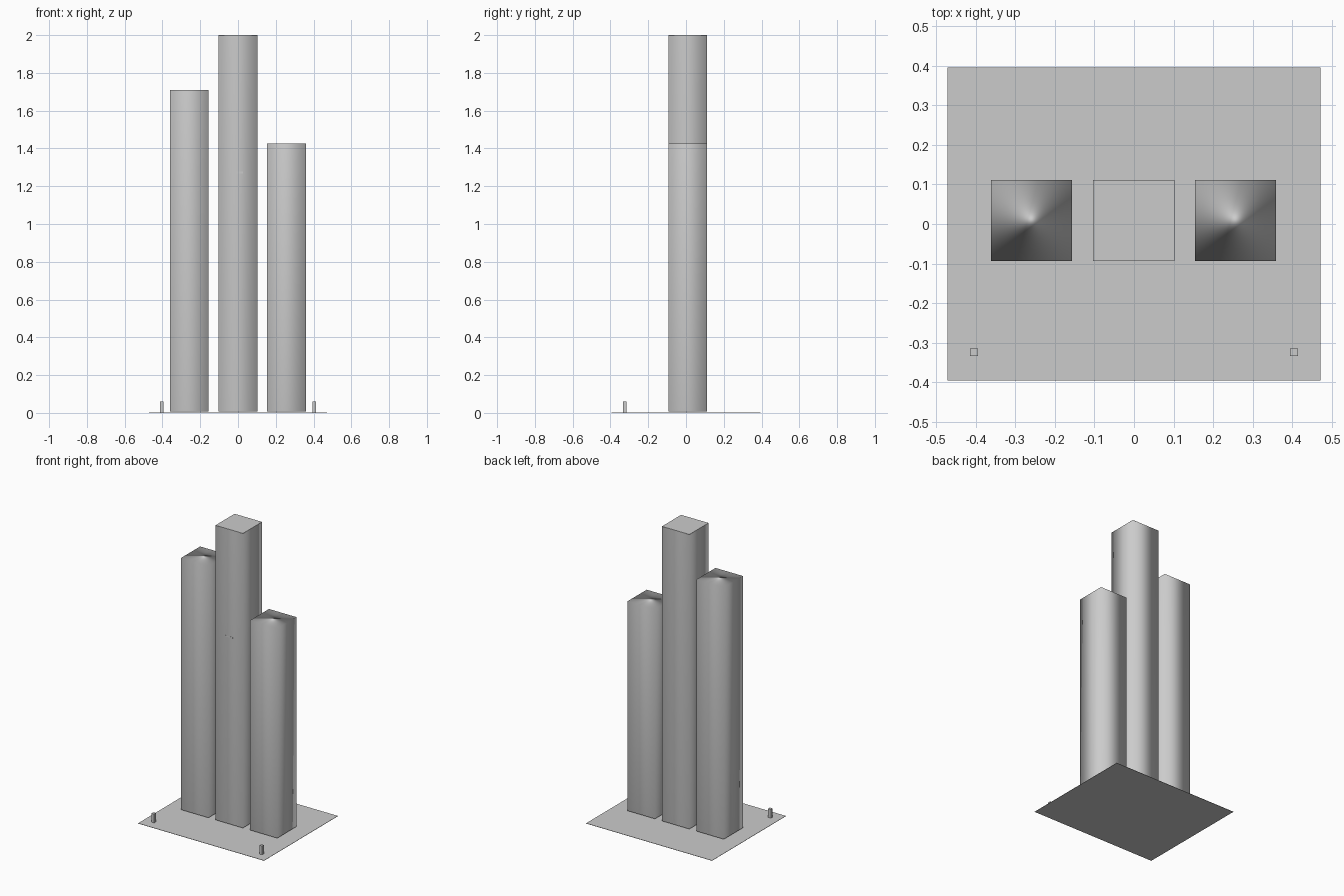
import bpy, bmesh

if "Cube" in bpy.data.objects:
    bpy.data.objects.remove(bpy.data.objects["Cube"])

grey = bpy.data.materials.new("light_grey")
grey.diffuse_color = (0.6, 0.6, 0.6, 1)
grey.use_nodes = True
grey.node_tree.nodes["Principled BSDF"].inputs["Base Color"].default_value = grey.diffuse_color


def box(name, x, y, z, smooth=False, open_top=False):
    """Box from (min, max) ranges; smooth boxes get area-weighted normals."""
    bm = bmesh.new()
    bmesh.ops.create_cube(bm, size=1)
    for v in bm.verts:
        v.co = [r[0] + (c + 0.5) * (r[1] - r[0]) for c, r in zip(v.co, (x, y, z))]
    if open_top:
        bmesh.ops.delete(bm, geom=[f for f in bm.faces if f.normal.z > 0.9],
                         context='FACES_ONLY')
    for f in bm.faces:
        f.smooth = smooth
    mesh = bpy.data.meshes.new(name)
    bm.to_mesh(mesh)
    bm.free()
    mesh.materials.append(grey)
    ob = bpy.data.objects.new(name, mesh)
    bpy.context.collection.objects.link(ob)
    if smooth:
        mod = ob.modifiers.new("soft_walls", 'WEIGHTED_NORMAL')
        mod.mode = 'FACE_AREA'
        mod.weight = 50
    return ob


# Thin base plate
box("base_plate", (-0.471, 0.471), (-0.395, 0.395), (0, 0.002))

# Three towers of the same square plan
Y = (-0.093, 0.111)
box("left_tower", (-0.361, -0.156), Y, (0.008, 1.71), smooth=True)
box("right_tower", (0.154, 0.359), Y, (0.008, 1.425), smooth=True)
box("centre_tower", (-0.103, 0.102), Y, (0.008, 1.999), smooth=True, open_top=True)

# Flat roof cap on the centre tower
box("centre_roof", (-0.103, 0.102), Y, (1.998, 2.0))

# Small sill plate on the centre tower front
box("front_sill", (-0.027, 0.026), (-0.0935, -0.092), (1.268, 1.277))

# Two small posts at the front corners
for side, s in (("left", -1), ("right", 1)):
    cx = s * 0.404
    box(side + "_post", (cx - 0.01, cx + 0.01), (-0.334, -0.315), (0.002, 0.061))
